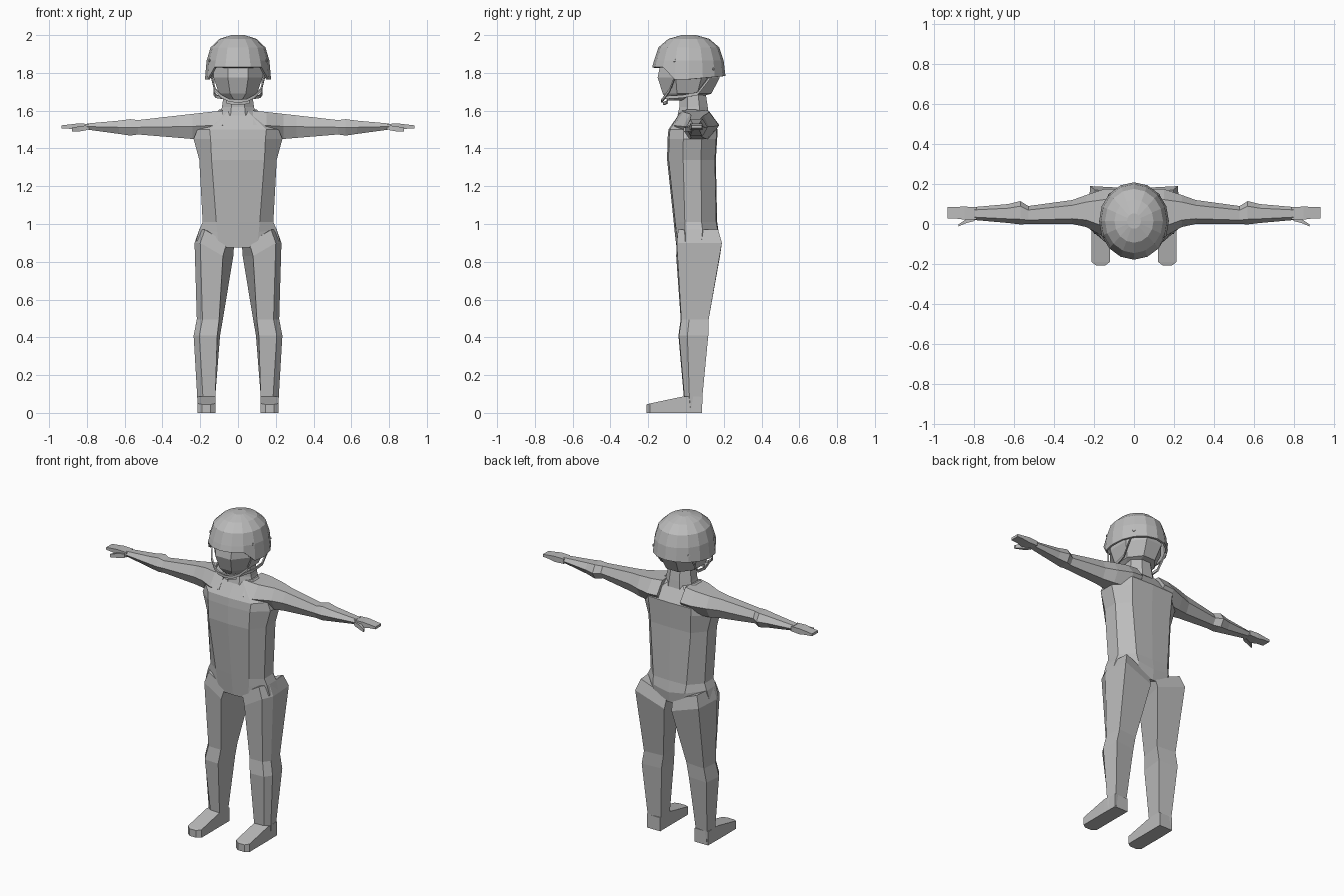
import bpy, bmesh, math
from mathutils import Vector

if "Cube" in bpy.data.objects:
    bpy.data.objects.remove(bpy.data.objects["Cube"])

grey = bpy.data.materials.new("plain grey")
grey.diffuse_color = (0.5, 0.5, 0.5, 1)
grey.use_nodes = True
grey.node_tree.nodes["Principled BSDF"].inputs["Base Color"].default_value = grey.diffuse_color


def loft(name, rings, mirror=False):
    """Skin a list of equal-length point rings, cap both ends."""
    bm = bmesh.new()
    rows = [[bm.verts.new(p) for p in r] for r in rings]
    n = len(rows[0])
    for a, b in zip(rows, rows[1:]):
        for i in range(n):
            bm.faces.new((a[i], a[(i + 1) % n], b[(i + 1) % n], b[i]))
    bm.faces.new(rows[0])
    bm.faces.new(rows[-1])
    bmesh.ops.recalc_face_normals(bm, faces=bm.faces)
    me = bpy.data.meshes.new(name)
    bm.to_mesh(me)
    bm.free()
    me.materials.append(grey)
    ob = bpy.data.objects.new(name, me)
    bpy.context.collection.objects.link(ob)
    if mirror:
        ob.modifiers.new("mirror", 'MIRROR').use_mirror_merge = False
    return ob


def octagon(z, w, yf, yb):
    """Eight-sided ring with flat front, given half width and y range."""
    k = 1 / math.cos(math.pi / 8)
    cy, ry = (yf + yb) / 2, (yb - yf) / 2
    return [(w * k * math.cos(a), cy + ry * k * math.sin(a), z)
            for a in (math.pi / 8 + i * math.pi / 4 for i in range(8))]


# --- torso: ten-sided rings from crotch to neck base
def torso_ring(zf, zs, w, c, yf, yb):
    half = [(0, yf, zf[0]), (c, yf + 0.008, zf[1]), (w, yf * 0.25 + 0.01, zs),
            (w, yb * 0.5, zs), (c, yb - 0.005, zf[1]), (0, yb, zf[0])]
    return half + [(-x, y, z) for x, y, z in half[-2:0:-1]]


torso = [torso_ring((0.875, 0.875), 0.91, 0.222, 0.10, -0.05, 0.165)]
torso += [torso_ring((z - d, z - d * 0.4), z, w, c, yf, yb) for z, d, w, c, yf, yb in [
    (0.97, 0.03, 0.205, 0.11, -0.058, 0.175),
    (1.01, 0.0, 0.187, 0.115, -0.065, 0.165),
    (1.34, 0.0, 0.205, 0.14, -0.10, 0.158),
    (1.45, 0.0, 0.235, 0.145, -0.098, 0.165),
    (1.50, 0.0, 0.215, 0.15, -0.093, 0.168),
    (1.605, 0.02, 0.10, 0.05, -0.035, 0.11)]]
loft("torso", torso)


# --- arms and hands: six-sided rings along x
def arm_ring(x, zt, zb, yf, yb):
    d, zm = (yb - yf) * 0.22, (zt + zb) / 2
    return [(x, yf, zm), (x, yf + d, zt), (x, yb - d, zt),
            (x, yb, zm), (x, yb - d, zb), (x, yf + d, zb)]


loft("arm", [arm_ring(*r) for r in [
    (0.08, 1.60, 1.45, -0.075, 0.175),
    (0.15, 1.593, 1.45, -0.065, 0.175),
    (0.24, 1.583, 1.45, -0.015, 0.145),
    (0.31, 1.575, 1.456, 0.0, 0.12),
    (0.53, 1.55, 1.474, 0.0, 0.09),
    (0.57, 1.555, 1.468, -0.002, 0.115),
    (0.63, 1.547, 1.477, 0.005, 0.10),
    (0.80, 1.532, 1.50, 0.02, 0.085)]], True)


def box_ring(x, y0, y1, z0, z1):
    return [(x, y0, z0), (x, y1, z0), (x, y1, z1), (x, y0, z1)]


loft("hand", [box_ring(0.79, 0.022, 0.085, 1.50, 1.53),
              box_ring(0.85, 0.022, 0.087, 1.497, 1.532),
              box_ring(0.89, 0.027, 0.086, 1.504, 1.527),
              box_ring(0.935, 0.028, 0.085, 1.507, 1.522)], True)
loft("thumb", [box_ring(0.80, 0.015, 0.04, 1.497, 1.522),
               box_ring(0.84, 0.005, 0.025, 1.49, 1.517),
               box_ring(0.88, -0.012, -0.002, 1.49, 1.51)], True)


# --- legs: five-sided rings, inner edge slants between front and back
def leg_ring(zi, zo, xf, xb, xo, yf, yb):
    ym = yf + 0.3 * (yb - yf)
    return [(xf, yf, zi), (xo - 0.03, yf + 0.003, zo), (xo, ym, zo),
            (xo - 0.01, yb, zo), (xb, yb - 0.01, zi)]


loft("leg", [leg_ring(*r) for r in [
    (0.0, 0.0, 0.12, 0.12, 0.213, 0.0, 0.085),
    (0.09, 0.09, 0.12, 0.12, 0.216, -0.012, 0.087),
    (0.41, 0.41, 0.11, 0.095, 0.235, -0.04, 0.118),
    (0.495, 0.495, 0.10, 0.08, 0.218, -0.028, 0.12),
    (0.83, 0.90, 0.08, 0.025, 0.23, -0.052, 0.19),
    (0.90, 0.97, 0.06, 0.02, 0.205, -0.045, 0.17)]], True)


# --- feet: rings along y, narrowing at the toe
def foot_ring(y, x0, x1, zt):
    return [(x0, y, 0), (x1, y, 0), (x1, y, zt), (x0, y, zt)]


loft("foot", [foot_ring(0.085, 0.12, 0.212, 0.085), foot_ring(-0.01, 0.12, 0.214, 0.088),
              foot_ring(-0.19, 0.12, 0.214, 0.05), foot_ring(-0.208, 0.145, 0.19, 0.045)], True)

# --- neck and head
loft("neck", [octagon(1.575, 0.095, -0.045, 0.12), octagon(1.62, 0.085, -0.035, 0.115),
              octagon(1.72, 0.07, -0.035, 0.10)])
loft("head", [octagon(1.655, 0.05, -0.10, 0.01), octagon(1.69, 0.10, -0.123, 0.135),
              octagon(1.775, 0.13, -0.15, 0.178), octagon(1.88, 0.13, -0.13, 0.17)])

# --- helmet: dome with a raised front brim and lowered sides
SEG = 16


def helmet_ring(z, r, rim=False):
    pts = []
    for i in range(SEG):
        a = 2 * math.pi * i / SEG
        x, y = 0.175 * r * math.cos(a), 0.015 + 0.194 * r * math.sin(a)
        zz = z
        if rim:
            zz = 1.83 if y < -0.08 else 1.765 + max(0, y) * 0.09
        pts.append((x, y, zz))
    return pts


helmet = loft("helmet", [helmet_ring(0, 1.0, True), helmet_ring(1.865, 0.95),
                         helmet_ring(1.935, 0.83), helmet_ring(1.98, 0.56),
                         helmet_ring(2.0, 0.2)])
bm = bmesh.new()
bm.from_mesh(helmet.data)
bm.faces.ensure_lookup_table()
bottom = min(bm.faces, key=lambda f: f.calc_center_median().z - len(f.verts))
bottom = min((f for f in bm.faces if len(f.verts) == SEG), key=lambda f: f.calc_center_median().z)
bmesh.ops.delete(bm, geom=[bottom], context='FACES_ONLY')
bm.to_mesh(helmet.data)
bm.free()
shell = helmet.modifiers.new("shell", 'SOLIDIFY')
shell.thickness = 0.012
shell.offset = -1


# --- helmet bolts
def bolt(name, centre, outward):
    c, d = Vector(centre), Vector(outward).normalized()
    u = d.cross(Vector((0, 0, 1))).normalized()
    v = d.cross(u)
    ring = [c + 0.008 * (u * math.cos(k * math.pi / 3) + v * math.sin(k * math.pi / 3))
            for k in range(6)]
    loft(name, [[p - d * 0.012 for p in ring], [p + d * 0.006 for p in ring]], True)


bolt("front_bolt", (0.148, -0.06, 1.865), (1, -0.4, 0.2))
bolt("rear_bolt", (0.122, 0.145, 1.82), (0.8, 0.7, 0.1))


# --- chin straps: thin flat bands following a path
def strap(name, path, mirror):
    rings = []
    for p in path:
        x, y, z = p
        out = Vector((x, y - 0.02, 0)).normalized() * 0.004
        up = Vector((0, 0, 0.008))
        q = Vector(p)
        rings.append([q - out - up, q + out - up, q + out + up, q - out + up])
    loft(name, rings, mirror)


strap("front_strap", [(0.142, -0.055, 1.79), (0.122, -0.085, 1.71), (0.085, -0.11, 1.675),
                      (0.045, -0.125, 1.655), (0, -0.128, 1.65)], True)
strap("rear_strap", [(0.13, 0.125, 1.775), (0.125, 0.06, 1.69), (0.115, -0.02, 1.675),
                     (0.085, -0.105, 1.67)], True)
strap("chin_strap", [(0.06, -0.10, 1.645), (0, -0.118, 1.637)], True)
